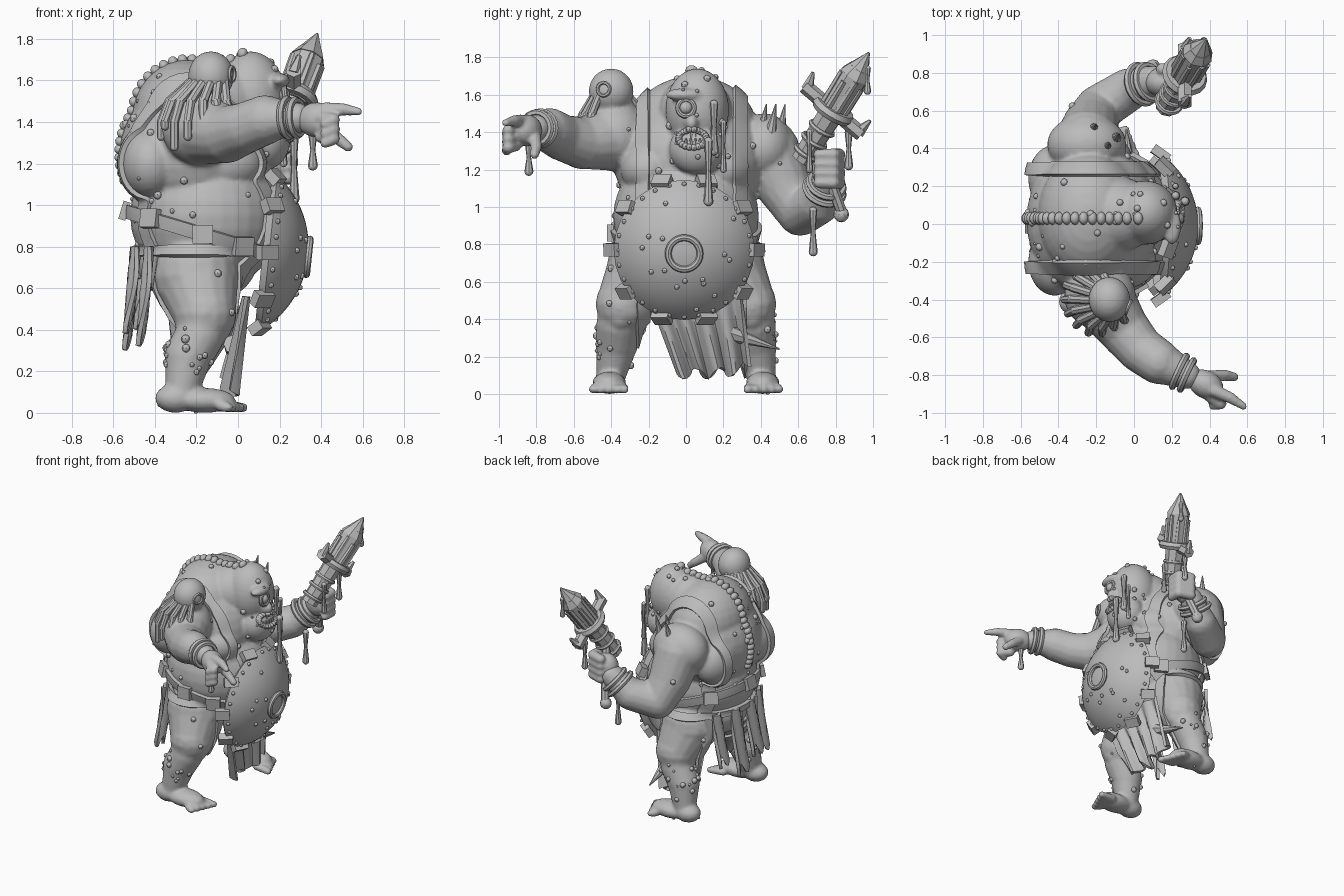
import bpy, bmesh, math, random
from mathutils import Vector, Matrix, Euler
from mathutils.bvhtree import BVHTree

random.seed(4)
if "Cube" in bpy.data.objects:
    bpy.data.objects.remove(bpy.data.objects["Cube"], do_unlink=True)

grey = bpy.data.materials.new("plain_grey")
grey.use_nodes = True
grey.diffuse_color = (0.5, 0.5, 0.5, 1)
grey.node_tree.nodes["Principled BSDF"].inputs["Base Color"].default_value = (0.5, 0.5, 0.5, 1)


def ball(bm, loc, r, rot=(0, 0, 0), n=20):
    r = (r, r, r) if isinstance(r, (int, float)) else r
    m = Matrix.LocRotScale(Vector(loc), Euler(rot), Vector(r))
    bmesh.ops.create_uvsphere(bm, u_segments=n, v_segments=max(6, n // 2), radius=1, matrix=m)


def cone(bm, a, b, ra, rb, n=16):
    a, b = Vector(a), Vector(b)
    m = Matrix.Translation((a + b) / 2) @ (b - a).to_track_quat('Z', 'Y').to_matrix().to_4x4()
    bmesh.ops.create_cone(bm, cap_ends=True, segments=n, radius1=ra, radius2=rb,
                          depth=(b - a).length, matrix=m)


def limb(bm, pts, n=16):
    """Tapered chain of (x, y, z, radius) joints."""
    for p in pts:
        ball(bm, p[:3], p[3], n=n)
    for p, q in zip(pts, pts[1:]):
        cone(bm, p[:3], q[:3], p[3], q[3], n)


def block(bm, loc, size, quat):
    bmesh.ops.create_cube(bm, size=1, matrix=Matrix.LocRotScale(Vector(loc), quat, Vector(size)))


def ring(bm, loc, axis, big, small, n=28, k=8):
    m = Matrix.Translation(loc) @ Vector(axis).to_track_quat('Z', 'Y').to_matrix().to_4x4()
    rows = []
    for i in range(n):
        t = math.tau * i / n
        rows.append([bm.verts.new(m @ Vector(((big + small * math.cos(s)) * math.cos(t),
                     (big + small * math.cos(s)) * math.sin(t), small * math.sin(s))))
                     for s in (math.tau * j / k for j in range(k))])
    for i in range(n):
        a, b = rows[i], rows[(i + 1) % n]
        for j in range(k):
            bm.faces.new((a[j], b[j], b[(j + 1) % k], a[(j + 1) % k]))


def sheet(bm, nu, nv, fn, closed=False):
    g = [[bm.verts.new(fn(i / nu, j / nv)) for j in range(nv + 1)] for i in range(nu + (not closed))]
    for i in range(nu):
        a, b = g[i], g[(i + 1) % len(g)]
        for j in range(nv):
            bm.faces.new((a[j], b[j], b[j + 1], a[j + 1]))


def finish(name, bm, voxel=0, thick=0, angle=40, offset=0):
    me = bpy.data.meshes.new(name)
    bmesh.ops.recalc_face_normals(bm, faces=bm.faces)
    bm.to_mesh(me)
    bm.free()
    ob = bpy.data.objects.new(name, me)
    bpy.context.collection.objects.link(ob)
    if voxel:
        mod = ob.modifiers.new("blend", 'REMESH')
        mod.mode, mod.voxel_size = 'VOXEL', voxel
        mod = ob.modifiers.new("soften", 'SMOOTH')
        mod.factor, mod.iterations = 0.5, 3
    if thick:
        mod = ob.modifiers.new("thickness", 'SOLIDIFY')
        mod.thickness, mod.offset = thick, offset
    if ob.modifiers:
        dg = bpy.context.evaluated_depsgraph_get()
        ob.data = bpy.data.meshes.new_from_object(ob.evaluated_get(dg))
        ob.modifiers.clear()
    me = ob.data
    me.materials.clear()
    me.materials.append(grey)
    me.shade_smooth()
    if not voxel:
        me.set_sharp_from_angle(angle=math.radians(angle))
    return ob


# Body: torso, hump, head, shoulders, limbs blended into one skin
bm = bmesh.new()
for loc, r in [((-.15, 0, .95), (.37, .39, .36)), ((-.22, .02, 1.25), (.35, .41, .35)),
               ((-.24, .04, 1.42), (.27, .34, .28)), ((-.08, .05, 1.5), (.2, .2, .2)),
               ((-.2, 0, .72), (.29, .35, .2)), ((.06, .06, 1.52), (.17, .17, .22)),
               ((.13, .06, 1.31), (.12, .15, .14)), ((-.18, -.38, 1.38), (.19, .18, .19)),
               ((-.13, -.4, 1.62), (.11, .12, .12)), ((-.17, -.38, 1.5), (.11, .12, .12)),
               ((-.25, .42, 1.32), (.21, .16, .18)), ((.2, -.01, 1.6), (.05, .1, .035)),
               ((.2, .03, 1.45), (.07, .04, .05)), ((-.08, -.2, 1.2), (.2, .15, .14)),
               ((-.08, .2, 1.2), (.2, .15, .14)), ((-.42, -.2, 1.2), (.14, .18, .17)),
               ((-.42, .24, 1.2), (.14, .18, .17))]:
    ball(bm, loc, r, n=32)
for s in (-1, 1):
    limb(bm, [(-.2, s * .22, .66, .21), (-.16, s * .33, .48, .155), (-.18, s * .36, .38, .12),
              (-.24, s * .37, .27, .115), (-.27, s * .4, .1, .08)])
    ball(bm, (-.1, s * .35, .41), .07)
    ball(bm, (-.3, s * .41, .07), (.1, .08, .07))
    ball(bm, (-.16, s * .41, .06), (.15, .09, .06))
    for i in range(5):
        limb(bm, [(-.08, s * (.34 + .035 * i), .035, .03),
                  (.025 - .018 * i, s * (.33 + .042 * i), .025, .025)], 10)
limb(bm, [(-.18, -.38, 1.37, .18), (-.06, -.55, 1.34, .14), (.03, -.66, 1.37, .125),
          (.13, -.73, 1.41, .12), (.28, -.8, 1.42, .075)])
limb(bm, [(-.25, .44, 1.3, .17), (-.23, .52, 1.12, .15), (-.19, .61, .97, .125),
          (-.03, .71, 1.02, .115), (.1, .76, 1.15, .08)])
body = finish("body", bm, voxel=.013)
tree = BVHTree.FromPolygons([v.co for v in body.data.vertices],
                            [p.vertices for p in body.data.polygons])


def skin(origin, direction, lift=0.0):
    d = Vector(direction).normalized()
    hit = tree.ray_cast(Vector(origin), d)[0] or Vector(origin) + d * .35
    return hit + d * lift


# Hands
bm = bmesh.new()
ball(bm, (.38, -.85, 1.41), (.1, .075, .085), (0, 0, -.5))
limb(bm, [(.42, -.88, 1.46, .036), (.51, -.92, 1.46, .03), (.58, -.965, 1.45, .02)], 12)
limb(bm, [(.4, -.81, 1.38, .036), (.48, -.8, 1.32, .03), (.53, -.81, 1.28, .024)], 12)
for i in range(3):
    z = 1.42 - .045 * i
    limb(bm, [(.4, -.91, z, .033), (.46, -.95, z - .01, .032), (.42, -.96, z - .03, .026)], 12)
ball(bm, (.15, .75, 1.2), (.09, .08, .1))
for i in range(4):
    z = 1.28 - .05 * i
    limb(bm, [(.15, .82, z, .034), (.24, .79, z, .034), (.24, .71, z, .03)], 12)
finish("hands", bm, voxel=.01)

# Face: single eye, lips and teeth
bm = bmesh.new()
ball(bm, (.215, 0, 1.53), .036)
ring(bm, (.225, 0, 1.53), (1, 0, .1), .044, .014)
for i in range(22):
    t = math.tau * i / 22
    p = skin((.05, .03, 1.38), (.3, .13 * math.cos(t), .075 * math.sin(t) - .02))
    ball(bm, p, (.025, .02, .018), n=8)
for i in range(7):
    for z, dz in ((1.4, -.035), (1.335, .03)):
        p = skin((.05, -.05 + .025 * i, z), (1, 0, 0), -.005)
        cone(bm, p, p + Vector((.008, 0, dz)), .013, .006, 6)
finish("face", bm)

# Hanging strands of the shoulder growth
bm = bmesh.new()
for i in range(11):
    t = math.radians(95 + 22 * i)
    c, s = math.cos(t), math.sin(t)
    pts = [(-.13 + .09 * c, -.4 + .09 * s, 1.6, .022)]
    for d, z in ((.16, 1.5), (.2, 1.4), (.2, 1.28 + .05 * (i % 3))):
        pts.append((-.17 + d * c, -.39 + d * s, z, .026 - .05 * (d - .1)))
    limb(bm, pts, 8)
ring(bm, (-.03, -.44, 1.63), (1, -.4, 0), .035, .01, 16, 6)
finish("growth_strands", bm)

# Spine ridge, warts and scabs
bm = bmesh.new()
for i in range(24):
    t = math.radians(72 + 5.2 * i)
    p = skin((-.15, .03, 1.2), (math.cos(t), 0, math.sin(t)))
    ball(bm, p, (.03, .035, .025), (0, -t, 0), n=10)
for i in range(150):
    o = random.choice([(-.18, 0, 1.2), (-.18, 0, .95), (-.22, -.36, .32), (-.22, .36, .32), (.05, .05, 1.5)])
    d = Vector([random.gauss(0, 1) for k in range(3)])
    d.x -= .5
    ball(bm, skin(o, d), random.uniform(.008, .022), n=8)
finish("warts_and_spine", bm)

# Belts and shoulder straps wrapped on the skin
bm = bmesh.new()
for z, slope, w in ((.86, -.3, .065), (.78, 0, .05)):
    sheet(bm, 72, 2, lambda u, v: skin((-.17, 0, z + w * (v - .5)),
          (math.cos(math.tau * u), math.sin(math.tau * u), slope * math.cos(math.tau * u)), .014), True)
for y in (-.23, .29):
    sheet(bm, 72, 2, lambda u, v: skin((-.2, y + .065 * (v - .5), 1.15),
          (math.cos(math.tau * u), 0, math.sin(math.tau * u)), .012), True)
finish("straps", bm, thick=.024)

bm = bmesh.new()
for t in (60, 130, 180, 230, 270, 300):
    a = math.radians(t)
    d = Vector((math.cos(a), math.sin(a), -.3 * math.cos(a)))
    block(bm, skin((-.17, 0, .86), d, .03), (.1, .09, .035), d.to_track_quat('Z', 'Y'))
finish("buckles_and_pouches", bm)

# Domed belly plate with lugs, rivets and a plain boss
R, SAG = .47, .2
bm = bmesh.new()
bmesh.ops.create_uvsphere(bm, u_segments=28, v_segments=44, radius=R)
bmesh.ops.delete(bm, geom=[v for v in bm.verts if v.co.z < R - SAG], context='VERTS')
frame = Matrix.Translation((-.13, -.01, .8)) @ Matrix.Rotation(math.radians(96), 4, 'Y')
bmesh.ops.transform(bm, matrix=frame, verts=bm.verts)
finish("belly_plate", bm, thick=.05, offset=-1, angle=30)


def on_plate(polar, turn):
    return frame @ (Vector((math.sin(polar) * math.cos(turn), math.sin(polar) * math.sin(turn),
                            math.cos(polar))) * R)


bm = bmesh.new()
hub = frame.translation
for i in range(28):
    p = on_plate(.86, math.tau * i / 28)
    ball(bm, p, .013, n=8)
for i in range(10):
    p = on_plate(.95, math.tau * (i + .5) / 10)
    block(bm, p, (.07, .1, .05), (p - hub).to_track_quat('Z', 'X'))
p = on_plate(0, 0)
ring(bm, p, p - hub, .085, .018)
for i in range(16):
    ball(bm, on_plate(random.uniform(.3, .75), random.uniform(0, math.tau)), .014, n=8)
finish("plate_fittings", bm)

# Heavy blade, guard and grip
base, tip = Vector((.17, .62, 1.25)), Vector((.38, .975, 1.82))
axis = (tip - base).normalized()
quat = axis.to_track_quat('Z', 'Y')
bm = bmesh.new()
for a, b, ra, rb in ((0, .3, .06, .07), (.3, .56, .078, .08), (.56, .61, .085, .06), (.61, .71, .058, .006)):
    cone(bm, base + axis * a, base + axis * b, ra, rb, 8)
for i in range(8):
    side = quat @ Vector((math.cos(math.tau * i / 8), math.sin(math.tau * i / 8), 0))
    cone(bm, base + axis * .34 + side * .07, base + axis * (.52 + .03 * (i % 2)) + side * .075, .02, .016, 6)
for a in (.05, .13, .21):
    ring(bm, base + axis * a, axis, .066, .014, 16, 6)
mid = base + axis * .33
across = Vector((0, .33, -.28)).normalized()
cone(bm, mid - across * .2, mid + across * .2, .04, .04, 6)
ring(bm, mid, axis, .095, .03, 16, 6)
for s in (-1, 1):
    cone(bm, mid + across * s * .18, mid + across * s * .2 + axis * .09, .035, .01, 6)
cone(bm, (.1, .84, .95), (.2, .68, 1.4), .03, .03, 8)
ball(bm, (.1, .83, .96), .042, n=10)
finish("weapon", bm, angle=30)

# Arm bands, knuckle studs and shoulder spikes
bm = bmesh.new()
for loc, ax, r in (((.28, -.8, 1.42), (.15, -.07, .01), .085), ((.24, -.78, 1.42), (.15, -.07, .01), .09),
                   ((.08, .75, 1.12), (.13, .05, .13), .095), ((.04, .74, 1.09), (.13, .05, .13), .105)):
    ring(bm, loc, ax, r, .018, 20, 6)
for x, y in ((-.15, .4), (-.1, .45), (-.22, .5)):
    cone(bm, (x, y, 1.38), (x + .02, y + .03, 1.55), .035, .003, 8)
finish("bands_and_spikes", bm)

# Ragged loincloth and rear tatters
bm = bmesh.new()
sheet(bm, 40, 10, lambda u, v: Vector((.04 - .08 * v + .03 * math.sin(u * 26) * (.3 + v),
      -.21 + .17 * v + u * (.5 - .12 * v), .56 - v * (.45 + .03 * math.sin(u * 19) - .1 * max(0, u - .6)))))
for y, w, z in ((-.27, .1, .36), (-.1, .12, .42), (.08, .12, .34), (.24, .1, .44)):
    sheet(bm, 8, 8, lambda u, v: Vector((-.5 + y * y - .04 * v + .015 * math.sin(u * 7 + v * 4),
          y + w * (u - .5), .8 - v * (.8 - z + .04 * math.sin(u * 9)))))
finish("cloth", bm, thick=.022)

bm = bmesh.new()
cone(bm, (-.02, .22, .33), (-.04, .5, .24), .05, .004, 8)
# Slime drips: (x, y, top, bottom, radius)
for x, y, top, low, r in ((.36, -.84, 1.34, 1.19, .024), (.37, .97, 1.74, 1.62, .02),
                          (.25, .87, 1.4, 1.22, .024), (.1, .68, .98, .76, .024),
                          (.27, .12, 1.35, 1.03, .026), (.22, .15, 1.55, 1.3, .025),
                          (.22, .2, 1.45, 1.2, .018), (.27, .66, 1.4, 1.2, .02)):
    limb(bm, [(x, y, top, r * .9), (x, y, (top + low) / 2, r * .5), (x, y, low, r)], 8)
finish("drips", bm)
